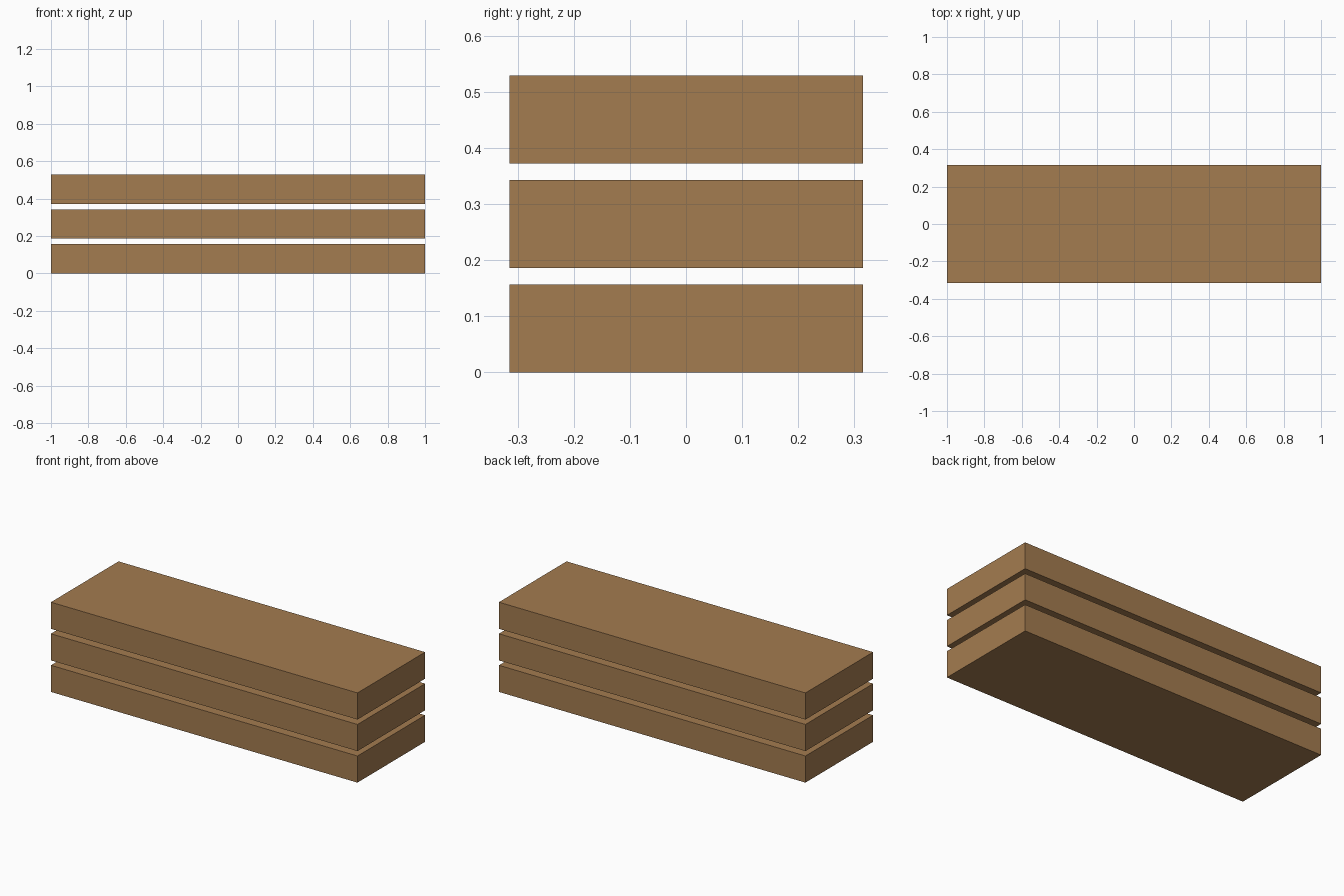
import bpy

if "Cube" in bpy.data.objects:
    bpy.data.objects.remove(bpy.data.objects["Cube"])

LENGTH, WIDTH, THICK = 2.0, 0.63, 0.157
PITCH = 0.186  # board thickness plus the open gap above it

wood = bpy.data.materials.new("wood")
wood.diffuse_color = (0.37, 0.20, 0.08, 1)
wood.use_nodes = True
wood.node_tree.nodes["Principled BSDF"].inputs["Base Color"].default_value = wood.diffuse_color


def board(name, bottom):
    bpy.ops.mesh.primitive_cube_add(size=1, location=(0, 0, bottom + THICK / 2))
    ob = bpy.context.object
    ob.name = name
    ob.scale = (LENGTH, WIDTH, THICK)
    bpy.ops.object.transform_apply(location=False, rotation=False, scale=True)
    ob.data.materials.append(wood)


# Three identical boards stacked with gaps
for i, name in enumerate(("bottom_board", "middle_board", "top_board")):
    board(name, i * PITCH)
